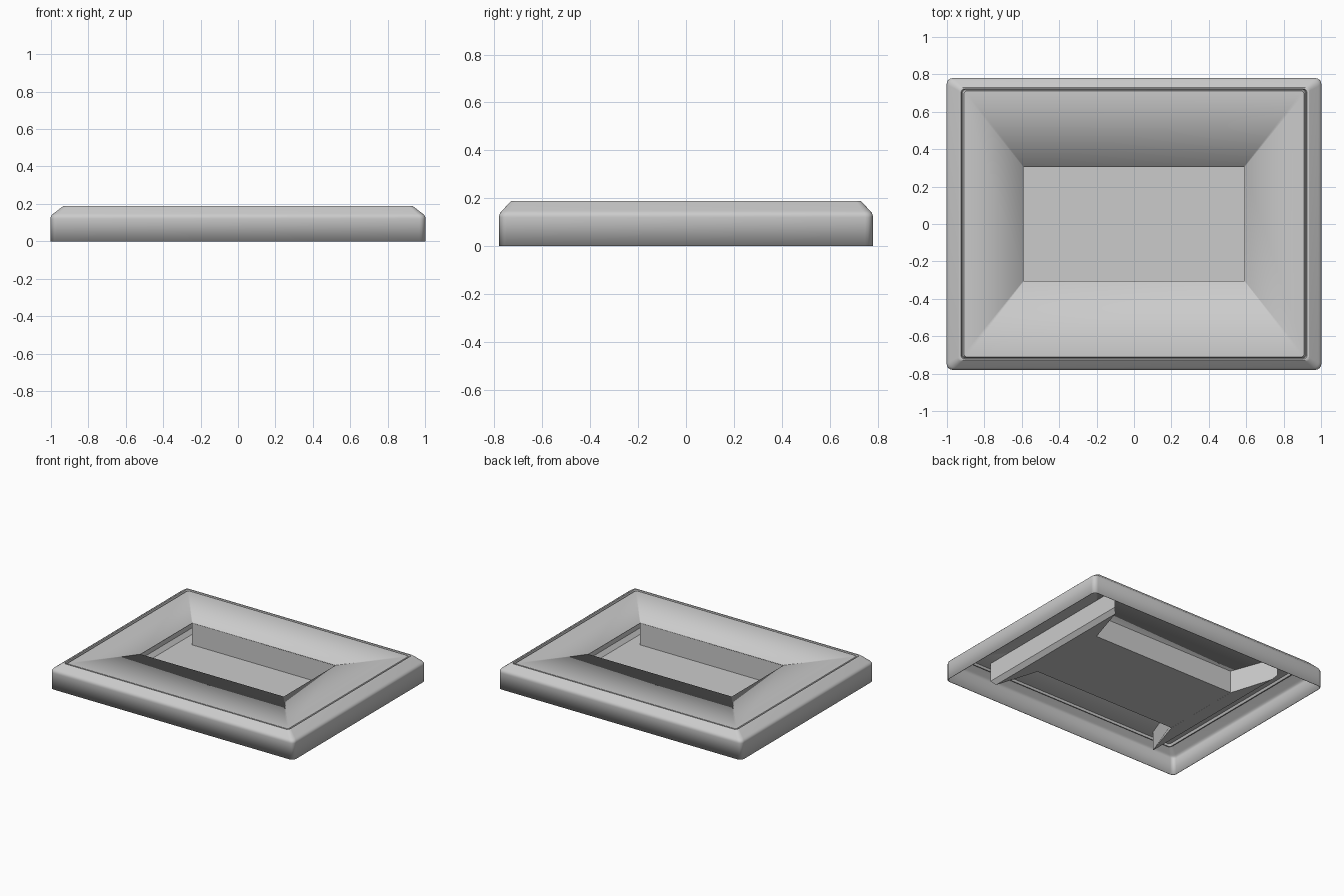
import bpy, bmesh, math

cube = bpy.data.objects.get("Cube")
if cube:
    bpy.data.objects.remove(cube)

grey = bpy.data.materials.new("plain_grey")
grey.use_nodes = True
grey.diffuse_color = (0.6, 0.6, 0.6, 1)
grey.node_tree.nodes["Principled BSDF"].inputs["Base Color"].default_value = grey.diffuse_color

HX, HY = 1.0, 0.778      # outer half sizes
Y_INSET = 0.74           # the rim is narrower along the long sides
PX, PY = 0.59, 0.305     # pocket half sizes
FLOOR, PANEL = 0.02, 0.182


def finish(name, bm, thickness=0):
    bmesh.ops.recalc_face_normals(bm, faces=bm.faces)
    mesh = bpy.data.meshes.new(name)
    bm.to_mesh(mesh)
    bm.free()
    obj = bpy.data.objects.new(name, mesh)
    bpy.context.collection.objects.link(obj)
    mesh.materials.append(grey)
    if thickness:
        solid = obj.modifiers.new("sheet", 'SOLIDIFY')
        solid.thickness = thickness
        solid.offset = 0
    return obj


def rounded_ring(bm, hx, hy, radius, z, steps=5):
    ring = []
    for i, (sx, sy) in enumerate([(1, 1), (-1, 1), (-1, -1), (1, -1)]):
        for k in range(steps):
            a = math.pi / 2 * (i + k / (steps - 1))
            ring.append(bm.verts.new((sx * (hx - radius) + radius * math.cos(a),
                                      sy * (hy - radius) + radius * math.sin(a), z)))
    return ring


def loft(bm, rings, closed):
    for low, high in zip(rings, rings[1:]):
        n = len(low)
        for i in range(n if closed else n - 1):
            j = (i + 1) % n
            bm.faces.new((low[i], low[j], high[j], high[i]))


def box(name, x0, x1, y0, y1, z0, z1):
    bm = bmesh.new()
    corners = [(x0, y0), (x1, y0), (x1, y1), (x0, y1)]
    rings = [[bm.verts.new((x, y, z)) for x, y in corners] for z in (z0, z1)]
    loft(bm, rings, True)
    for ring in rings:
        bm.faces.new(ring)
    finish(name, bm)


# Tray shell: (inset, height, corner radius) up the wall, over the rim, groove, panel
profile = [
    (0, 0, 0.03), (0, 0.12, 0.03), (0, 0.128, 0.03), (0.004, 0.137, 0.03),
    (0.011, 0.144, 0.03), (0.018, 0.149, 0.03), (0.06, 0.182, 0.02),
    (0.066, 0.186, 0.02), (0.074, 0.186, 0.02),
    (0.079, 0.166, 0.02), (0.084, 0.166, 0.015), (0.092, PANEL, 0.015),
]
bm = bmesh.new()
rings = [rounded_ring(bm, HX - i, HY - i * Y_INSET, r, z) for i, z, r in profile]
rings.append(rounded_ring(bm, PX, PY, 0.003, PANEL))
loft(bm, rings, True)
shell = finish("tray_shell", bm, 0.004)
bpy.context.view_layer.objects.active = shell
shell.select_set(True)
bpy.ops.object.shade_smooth_by_angle(angle=math.radians(30))

# Pocket floor and long walls
box("pocket_floor", -PX, PX, -PY, PY, FLOOR - 0.006, FLOOR)
for label, s in (("front", -1), ("back", 1)):
    y0, y1 = sorted((s * PY, s * (PY + 0.005)))
    box("pocket_wall_" + label, -PX, PX, y0, y1, FLOOR - 0.006, PANEL)

# Flared pocket ends: flat floor, chamfered foot, then upright walls to the panel
for label, s in (("left", 1), ("right", -1)):
    bm = bmesh.new()
    rings = []
    for flare, z in ((0, FLOOR - 0.005), (0.025, FLOOR + 0.025), (0.025, PANEL)):
        path = [(PX, PY), (0.69 + flare, 0.625 + flare),
                (0.69 + flare, -0.625 - flare), (PX, -PY)]
        rings.append([bm.verts.new((s * x, y, z)) for x, y in path])
    loft(bm, rings, False)
    bm.faces.new(rings[0])
    finish("pocket_end_" + label, bm, 0.005)
